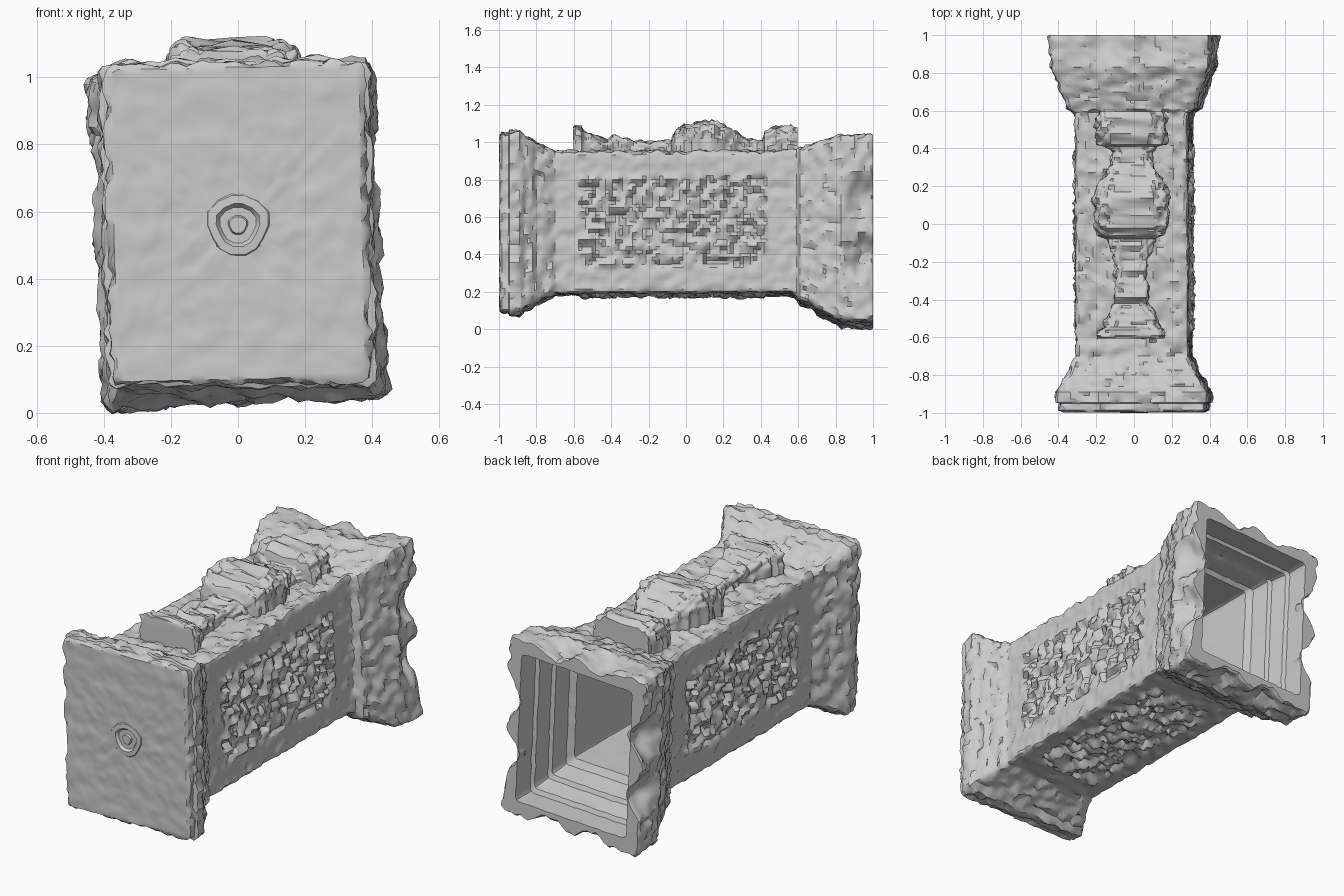
import bpy, bmesh, math
from mathutils import Vector, noise

if "Cube" in bpy.data.objects:
    bpy.data.objects.remove(bpy.data.objects["Cube"])

NX, NZ = 32, 40   # grid divisions across the top/bottom and the sides

def resample(profile, step):
    # insert even steps between profile stations, keeping every corner
    out = [profile[0]]
    for a, b in zip(profile, profile[1:]):
        length = math.dist(a[:3], b[:3])
        n = max(1, round(length / step))
        out += [tuple(p + (q - p) * i / n for p, q in zip(a, b)) for i in range(1, n + 1)]
    return out

def outline(nx, nz):
    # points round a unit square, with outward direction and slightly rounded corners
    pts = []
    for k, n in enumerate((nx, nz, nx, nz)):
        for i in range(n):
            t = -1 + 2 * i / n
            x, z = [(t, -1), (1, t), (-t, 1), (-1, -t)][k]
            if i == 0:
                x, z = x * 0.98, z * 0.985
            d = [(0, -1), (1, 0), (0, 1), (-1, 0)][k]
            pts.append((x, z, d))
    return pts

def carve(p, size, amount):
    v = noise.noise(p / size) + 0.5 * noise.noise(p / size * 2.1)
    return amount * max(-0.8, min(0.8, v * 1.3))

def loft(name, rings, angle=35):
    bm = bmesh.new()
    vs = [[bm.verts.new(c) for c in r] for r in rings]
    n = len(vs[0])
    for a, b in zip(vs, vs[1:]):
        for i in range(n):
            j = (i + 1) % n
            bm.faces.new((a[i], a[j], b[j], b[i]))
    bm.faces.new(vs[0][::-1])
    bm.faces.new(vs[-1])
    bmesh.ops.recalc_face_normals(bm, faces=bm.faces)
    me = bpy.data.meshes.new(name)
    bm.to_mesh(me)
    bm.free()
    ob = bpy.data.objects.new(name, me)
    bpy.context.collection.objects.link(ob)
    bpy.ops.object.select_all(action='DESELECT')
    ob.select_set(True)
    bpy.context.view_layer.objects.active = ob
    bpy.ops.object.shade_smooth_by_angle(angle=math.radians(angle))
    return ob

# hollow case: (y, half width, half height, centre z, inside flag)
outer = [(-.965, .05, .05, .56, 0), (-.998, .065, .065, .56, 0), (-1, .37, .465, .565, 0),
         (-.985, .385, .475, .565, 0), (-.95, .385, .475, .565, 0), (-.945, .4, .485, .565, 0),
         (-.89, .4, .485, .565, 0),
         (-.86, .375, .455, .565, 0), (-.82, .36, .44, .565, 0), (-.8, .34, .425, .565, 0),
         (-.73, .315, .39, .565, 0), (-.7, .298, .378, .565, 0), (.56, .298, .378, .565, 0),
         (.59, .305, .385, .56, 0), (.61, .34, .41, .55, 0), (.67, .355, .425, .545, 0),
         (.7, .37, .445, .54, 0), (.78, .395, .475, .53, 0), (.83, .42, .495, .525, 0),
         (.99, .425, .5, .525, 0), (1, .42, .495, .525, 0)]
inner = [(1, .345, .42, .525, 1), (.87, .345, .42, .525, 1), (.86, .325, .4, .53, 1),
         (.76, .315, .39, .54, 1), (.75, .295, .375, .55, 1), (.64, .285, .36, .555, 1),
         (.62, .25, .33, .565, 1), (-.93, .25, .33, .565, 1)]

def scallop(x, z, side, y):
    # hollowed scallops in the outer face next to the open end
    s = abs(z if side[0] else x)
    if s > .64 or y < .84:
        return 0
    depth = .085 if side[0] else .05
    return depth * math.sin(math.pi * s / .64) ** 2 * min(1, (y - .84) / .1)

rings = []
for y, hw, hh, cz, inside in resample(outer, .018) + resample(inner, .06):
    a = math.radians(1.3 + 1.4 * max(0, min(1, (y + 1) / 2)))
    ring = []
    for x, z, d in outline(NX, NZ):
        px, pz = x * hw, z * hh
        p = Vector((px, y, pz))
        amount, size, yy = .003, .05, y
        if not inside and y > -.99:
            across = abs(z) if d[0] else abs(x)
            if -.56 < y < .42 and across < .64 and d != (0, 1):
                amount = .03                     # carved panels
            elif y > .58 or y < -.7 or d == (0, 1):
                amount = .017                    # weathered mouldings
            else:
                amount = .009
        elif not inside:
            yy += .004 + carve(p, .07, .004)     # worn closed end
        off = carve(p, size, amount)
        if not inside:
            off -= scallop(x, z, d, y)
        px, pz = px + d[0] * off, pz + d[1] * off
        ring.append((px * math.cos(a) - pz * math.sin(a), max(-1, min(1, yy)),
                     cz + px * math.sin(a) + pz * math.cos(a)))
    rings.append(ring)
loft("hollow_case", rings)

# raised baluster ornament on the top: (y, half width, top z)
baluster = [(-.605, .17, 1.07), (-.59, .18, 1.09), (-.56, .175, 1.08), (-.545, .15, 1.05),
            (-.47, .115, 1.03), (-.42, .09, 1.0), (-.39, .1, 1.03), (-.36, .085, 1.02),
            (-.25, .085, 1.0), (-.13, .1, 1.0), (-.08, .12, 1.01), (-.06, .17, 1.05),
            (-.01, .2, 1.09), (.03, .19, 1.09), (.06, .205, 1.1), (.12, .2, 1.11),
            (.17, .19, 1.1), (.23, .165, 1.07), (.3, .12, 1.03), (.38, .1, 1.0),
            (.41, .14, 1.02), (.42, .18, 1.05), (.48, .185, 1.08), (.56, .185, 1.08),
            (.595, .17, 1.07)]
rings = []
for y, hw, top in resample(baluster, .015):
    ring = []
    for i in range(37):
        t = math.pi * i / 36
        c, s = math.cos(t), math.sin(t)
        x = math.copysign(abs(c) ** .3, c) * hw
        z = .9 + abs(s) ** .3 * (top - .9)
        off = carve(Vector((x, y, z)), .045, .022)
        ring.append((x + c * off - .015, y, z + s * off))
    rings.append(ring)
loft("baluster_ornament", rings)

# small worn boss sunk into the closed end
rings = []
for r, y in [(.1, -.985), (.09, -.998), (.065, -1.0), (.045, -.972), (.035, -.972), (.025, -.995)]:
    rings.append([(r * math.cos(t) * (1 + .1 * math.sin(3 * t)), y, .56 + r * math.sin(t))
                  for t in [2 * math.pi * i / 14 for i in range(14)]])
loft("end_boss", rings)
